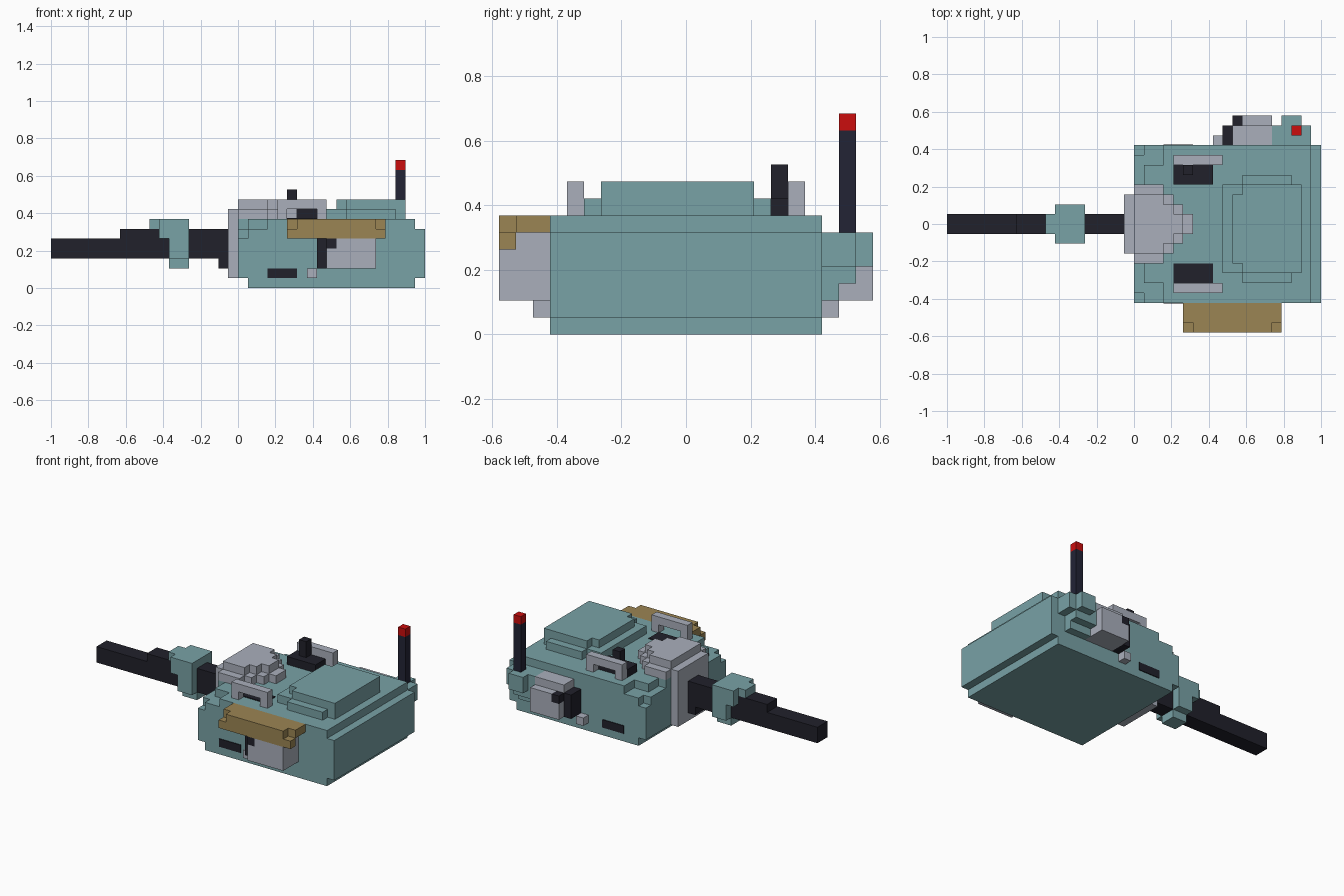
import bpy, bmesh

if "Cube" in bpy.data.objects:
    bpy.data.objects.remove(bpy.data.objects["Cube"])

V = 2 / 38  # size of one block


def material(name, rgb):
    m = bpy.data.materials.new(name)
    m.diffuse_color = (*rgb, 1)
    m.use_nodes = True
    m.node_tree.nodes["Principled BSDF"].inputs["Base Color"].default_value = m.diffuse_color
    return m


TEAL = material("teal", (0.19, 0.36, 0.38))
GREY = material("light grey", (0.40, 0.43, 0.50))
DARK = material("near black", (0.015, 0.015, 0.024))
NAVY = material("dark navy", (0.016, 0.017, 0.036))
TAN = material("tan", (0.33, 0.235, 0.088))
RED = material("red", (0.60, 0.004, 0.004))


def blocks(name, mat, boxes):
    """Boxes are (x0, x1, y0, y1, z0, z1) in block units."""
    bm = bmesh.new()
    for x0, x1, y0, y1, z0, z1 in boxes:
        vs = bmesh.ops.create_cube(bm, size=1)["verts"]
        for v in vs:
            v.co.x = V * (x0 if v.co.x < 0 else x1)
            v.co.y = V * (y0 if v.co.y < 0 else y1)
            v.co.z = V * (z0 if v.co.z < 0 else z1)
    me = bpy.data.meshes.new(name)
    bm.to_mesh(me)
    bm.free()
    me.materials.append(mat)
    ob = bpy.data.objects.new(name, me)
    bpy.context.collection.objects.link(ob)
    return ob


# Turret body with stepped edges
blocks("turret_body", TEAL, [
    (1, 18, -8, 8, 0, 1),
    (0, 19, -8, 8, 1, 5),
    (1, 19, -8, 8, 5, 6), (0, 1, -7, 7, 5, 6),
    (3, 18, -8, 8, 6, 7), (1, 3, -6, 6, 6, 7), (0, 1, -4, 4, 6, 7)])

# Raised rear roof
blocks("rear_roof", TEAL, [
    (11, 16, -6, 5, 7, 8), (9, 11, -5, 4, 7, 8), (16, 17, -5, 4, 7, 8),
    (11, 17, -5, 4, 8, 9), (10, 11, -4, 3, 8, 9)])

# Gun mantlet and stepped dome behind it
blocks("mantlet", GREY, [(-1, 0, -3, 3, 1, 8)])
blocks("mantlet_dome", GREY, [
    (0, 3, -4, 4, 7, 8), (3, 4, -3, 3, 7, 8), (4, 5, -2, 2, 7, 8), (5, 6, -1, 1, 7, 8),
    (0, 3, -3, 3, 8, 9), (3, 4, -2, 2, 8, 9), (4, 5, -1, 1, 8, 9)])

# Gun barrel and its sleeve
blocks("gun_barrel", DARK, [
    (-19, -7, -1, 1, 3, 5), (-12, -8, -1, 1, 5, 6),
    (-5, -1, -1, 1, 3, 6), (-2, -1, -1, 1, 2, 3)])
blocks("barrel_sleeve", TEAL, [
    (-7, -5, -2, 2, 3, 6), (-7, -5, -1, 1, 2, 3),
    (-8, -7, -2, 2, 5, 6), (-8, -5, -2, 2, 6, 7), (-9, -8, -1, 1, 6, 7)])

# Parts repeated on both sides (the left side sits one block further back)
for side, s, d in (("right", -1, 0), ("left", 1, 1)):
    def Y(a, b):
        return (min(s * a, s * b), max(s * a, s * b))
    blocks(side + "_roof_handle", GREY, [
        (4, 9, *Y(6, 7), 8, 9), (4, 5, *Y(6, 7), 7, 8), (8, 9, *Y(6, 7), 7, 8)])
    blocks(side + "_side_slot", DARK, [(3, 6, *Y(8, 8.1), 1, 2)])
    blocks(side + "_small_box", GREY, [(7 + d, 8 + d, *Y(8, 9), 1, 2)])
    blocks(side + "_launcher", DARK, [
        (8 + d, 9 + d, *Y(8, 10), 2, 5), (9 + d, 10 + d, *Y(10, 11), 4, 5)])
    blocks(side + "_storage_box", GREY, [
        (9 + d, 14, *Y(8, 11), 2, 4), (10 + d, 14, *Y(10, 11), 4, 5),
        (9 + d, 14, *Y(8, 10), 4, 6)])

# Roof hatches and the sight post
blocks("right_hatch_plate", DARK, [(4, 8, -6, -4, 7, 7.1)])
blocks("left_hatch", DARK, [(4, 8, 4, 6, 7, 8)])
blocks("sight_post", DARK, [(5, 6, 5, 6, 8, 10)])

# Tarp over the right storage box
blocks("tarp", TAN, [
    (6, 14, -11, -8, 6, 7), (5, 6, -10, -8, 6, 7), (14, 15, -10, -8, 6, 7),
    (5, 15, -11, -10, 5, 6)])

# Antenna bracket, rod and tip
blocks("antenna_bracket", TEAL, [
    (14, 17, 8, 9, 2, 3), (14, 17, 8, 10, 3, 4),
    (14, 18, 8, 10, 4, 6), (15, 17, 10, 11, 4, 6)])
blocks("antenna_rod", NAVY, [(16, 17, 9, 10, 6, 12)])
blocks("antenna_tip", RED, [(16, 17, 9, 10, 12, 13)])
